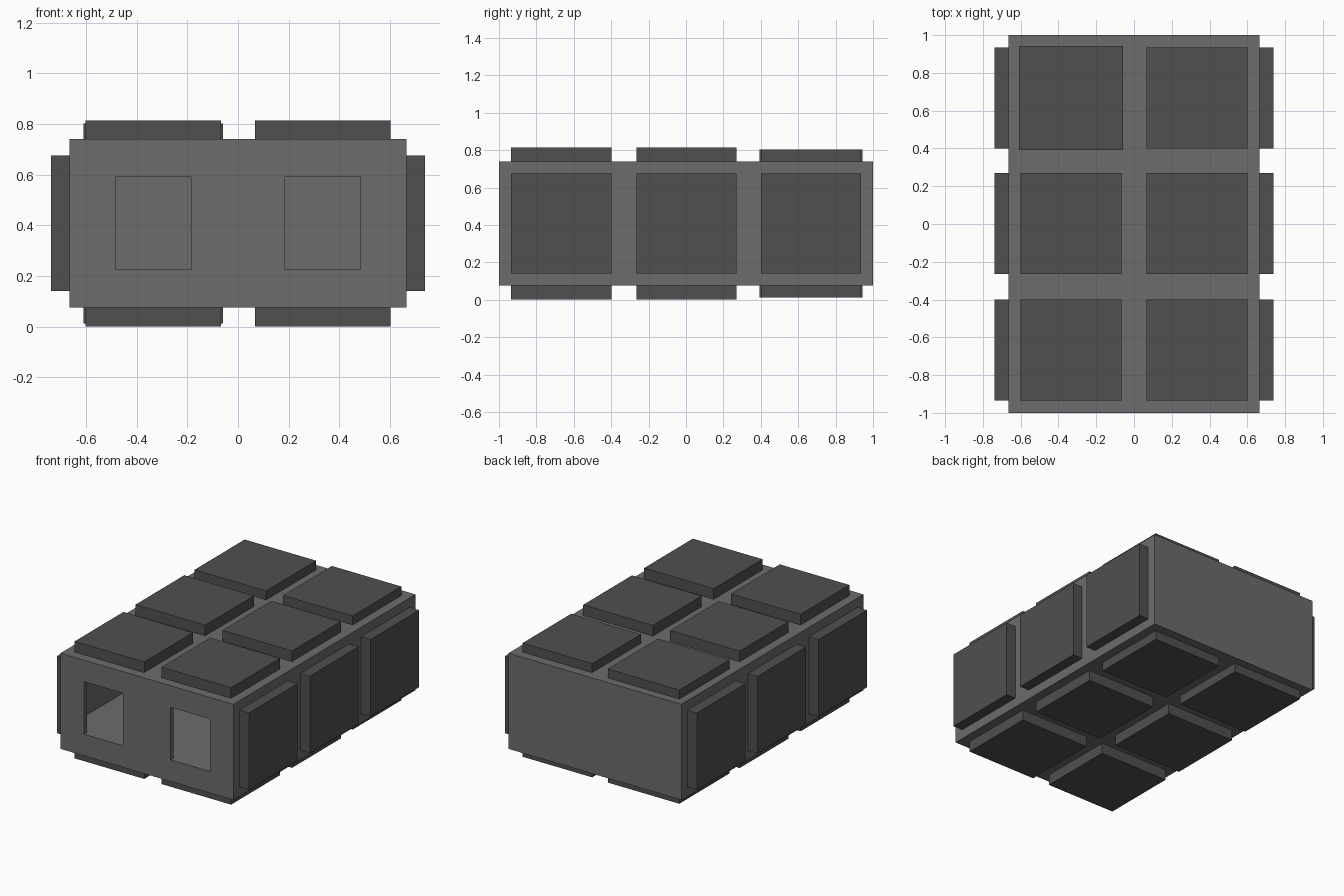
import bpy

if "Cube" in bpy.data.objects:
    bpy.data.objects.remove(bpy.data.objects["Cube"])


def material(name, value):
    m = bpy.data.materials.new(name)
    m.diffuse_color = (value, value, value, 1)
    m.use_nodes = True
    m.node_tree.nodes["Principled BSDF"].inputs["Base Color"].default_value = m.diffuse_color
    return m


def box(name, lo, hi, mat=None):
    bpy.ops.mesh.primitive_cube_add(
        size=1, location=[(a + b) / 2 for a, b in zip(lo, hi)])
    ob = bpy.context.object
    ob.name = name
    ob.scale = [b - a for a, b in zip(lo, hi)]
    bpy.ops.object.transform_apply(location=False, rotation=False, scale=True)
    if mat:
        ob.data.materials.append(mat)
    return ob


def cut(target, cutter):
    mod = target.modifiers.new(cutter.name, 'BOOLEAN')
    mod.operation = 'DIFFERENCE'
    mod.solver = 'EXACT'
    mod.object = cutter
    bpy.context.view_layer.objects.active = target
    bpy.ops.object.modifier_apply(modifier=mod.name)
    bpy.data.objects.remove(cutter, do_unlink=True)


body_grey = material("body_grey", 0.15)
pad_grey = material("pad_grey", 0.08)

# Hollow body with two rectangular openings in the front wall
body = box("body", (-0.665, -1, 0.075), (0.665, 1, 0.74), body_grey)
cut(body, box("cavity", (-0.637, -0.97, 0.223), (0.637, 0.97, 0.592)))
for s in (-1, 1):
    cut(body, box("opening", (s * 0.333 - 0.15, -1.1, 0.225),
                  (s * 0.333 + 0.15, -0.9, 0.59)))

# Raised square pads: rows along y, columns mirrored in x and z
MID, H = 0.4075, 0.2675
for row, y in enumerate((-0.667, 0.002, 0.668)):
    for side in (-1, 1):
        x = side * 0.334
        # back row is slightly lower, and its left pad slightly wider
        h = 0.275 if (row == 2 and side < 0) else H
        rise = 0.395 if row == 2 else 0.4065
        for face, d in (("top", 1), ("bottom", -1)):
            z0, z1 = sorted((MID + d * 0.3325 - d * 0.001, MID + d * rise))
            box(f"{face}_pad", (x - h, y - h, z0), (x + h, y + h, z1), pad_grey)
        # side pads
        x0, x1 = sorted((side * 0.664, side * 0.738))
        box("side_pad", (x0, y - H, MID - H), (x1, y + H, MID + H), pad_grey)
